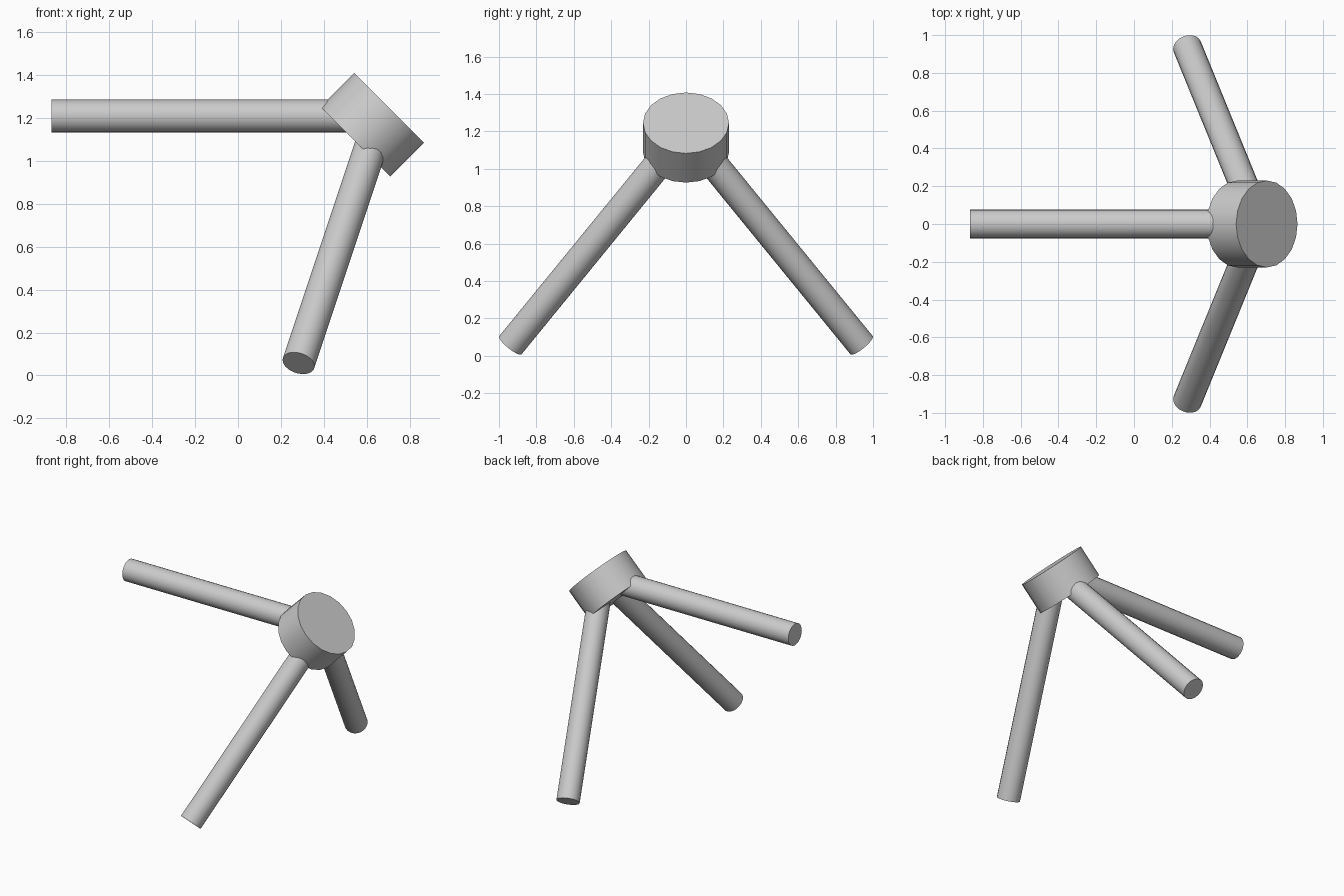
import bpy
import math
from mathutils import Vector, Quaternion

if "Cube" in bpy.data.objects:
    bpy.data.objects.remove(bpy.data.objects["Cube"])

APEX = Vector((0.665, 0, 1.207))          # where the leg axes meet inside the hub
AXIS = Vector((1, 0, 1)).normalized()     # tilted symmetry axis


def rod(name, start, end, radius, sides):
    """Smooth capped cylinder between two points."""
    d = end - start
    bpy.ops.mesh.primitive_cylinder_add(
        vertices=sides, radius=radius, depth=d.length, location=(start + end) / 2)
    ob = bpy.context.object
    ob.name = name
    ob.rotation_euler = d.to_track_quat('Z', 'Y').to_euler()
    bpy.ops.object.shade_smooth_by_angle(angle=math.radians(35))
    return ob


# Round hub
rod("hub", APEX - AXIS * 0.167, APEX + AXIS * 0.054, 0.23, 20)

# Three legs, spaced evenly around the hub axis
for i, name in enumerate(("rear_leg", "front_leg", "side_leg")):
    turn = Quaternion(AXIS, math.radians(120 * i))
    d = turn @ Vector((-1, 0, 0))
    rod(name, APEX + d * 0.03, APEX + d * 1.533, 0.077, 20)
